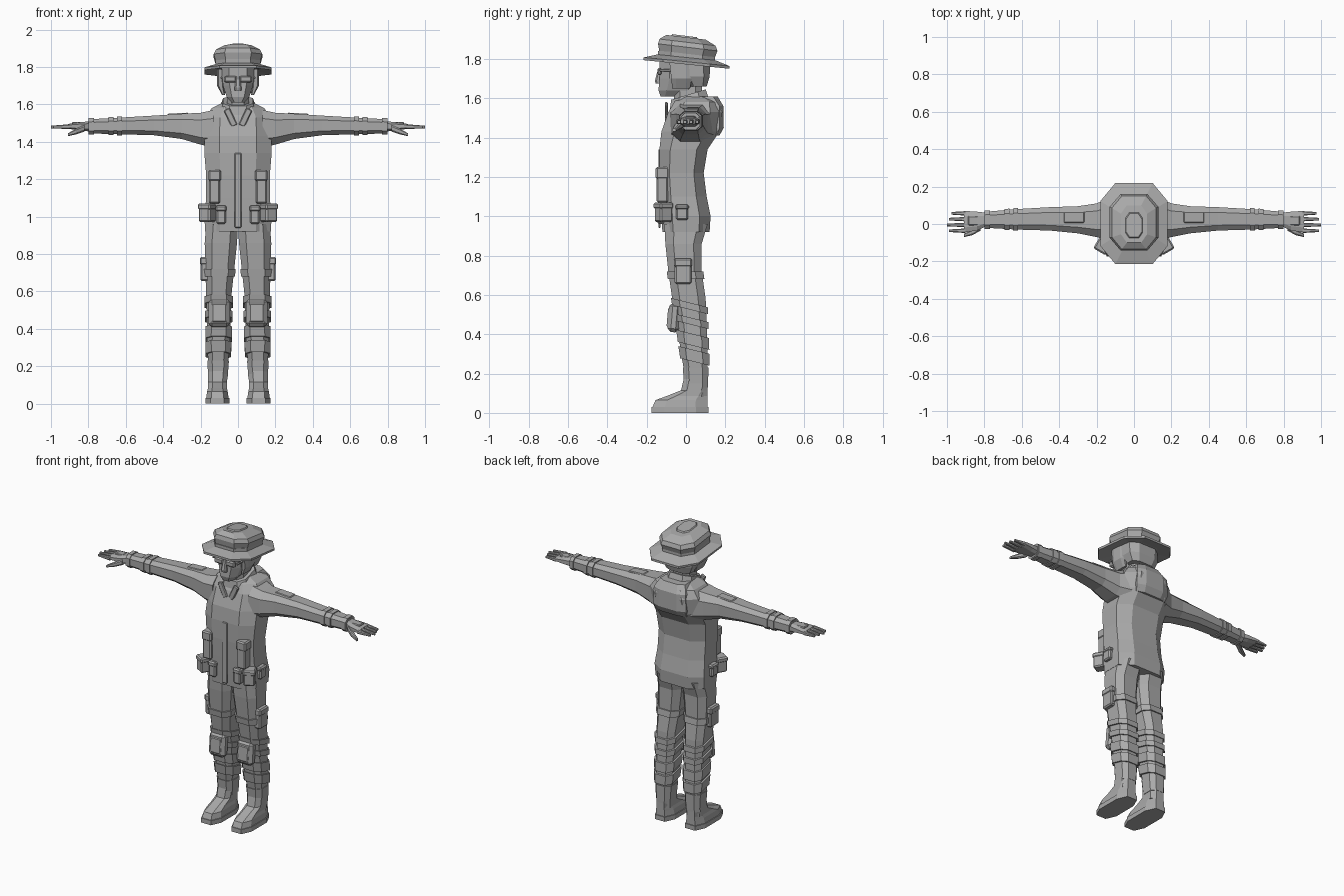
import bpy, bmesh, math
from mathutils import Vector, Matrix

default = bpy.data.objects.get("Cube")
if default:
    bpy.data.objects.remove(default, do_unlink=True)

GREY = (.4, .4, .4, 1)
grey = bpy.data.materials.new("plain_grey")
grey.use_nodes = True
grey.diffuse_color = GREY
grey.node_tree.nodes["Principled BSDF"].inputs["Base Color"].default_value = GREY


def finish(name, bm, mirror):
    """Turn a bmesh into a flat shaded object, optionally mirrored left to right."""
    bmesh.ops.recalc_face_normals(bm, faces=bm.faces)
    mesh = bpy.data.meshes.new(name)
    bm.to_mesh(mesh)
    bm.free()
    mesh.materials.append(grey)
    obj = bpy.data.objects.new(name, mesh)
    bpy.context.collection.objects.link(obj)
    if mirror:
        modifier = obj.modifiers.new("left_and_right", "MIRROR")
        modifier.use_mirror_merge = False
    return obj


def loft(name, rings, axis="z", tilt=0, mirror=True):
    """Skin chamfered rectangles; a ring is (position, u_min, u_max, v_min, v_max)."""
    k = .55
    outline = [(1, -k), (1, k), (k, 1), (-k, 1), (-1, k), (-1, -k), (-k, -1), (k, -1)]
    bm = bmesh.new()
    loops = []
    for along, u_min, u_max, v_min, v_max in rings:
        loop = []
        for a, b in outline:
            u = (u_min + u_max + a * (u_max - u_min)) / 2
            v = (v_min + v_max + b * (v_max - v_min)) / 2
            co = (u, v, along + tilt * v) if axis == "z" else (along, u, v)
            loop.append(bm.verts.new(co))
        loops.append(loop)
    for low, high in zip(loops, loops[1:]):
        for i in range(len(low)):
            j = (i + 1) % len(low)
            bm.faces.new((low[i], low[j], high[j], high[i]))
    bm.faces.new(loops[0])
    bm.faces.new(loops[-1])
    return finish(name, bm, mirror)


def central(name, rings, tilt=0):
    """Loft upwards with rings (z, half_width, y_min, y_max) around the middle plane."""
    full = [(z, -half, half, front, back) for z, half, front, back in rings]
    return loft(name, full, tilt=tilt, mirror=False)


def section(rings, along, grow):
    """Cross-section of a limb at any position, grown outwards."""
    for low, high in zip(rings, rings[1:]):
        if low[0] <= along <= high[0]:
            t = (along - low[0]) / (high[0] - low[0])
            _, u_min, u_max, v_min, v_max = [a + (b - a) * t for a, b in zip(low, high)]
            return along, u_min - grow, u_max + grow, v_min - grow, v_max + grow


def band(name, rings, start, length, grow=.008, axis="z", tilt=0):
    """Strap that follows the cross-section of the limb it wraps."""
    ends = [section(rings, along, grow) for along in (start, start + length)]
    return loft(name, ends, axis=axis, tilt=tilt)


def box(name, centre, size, turn=0, axis="Z", bevel=.008, mirror=True):
    """Bevelled box, rotated by some degrees about its own centre."""
    bm = bmesh.new()
    bmesh.ops.create_cube(bm, size=1, matrix=Matrix.Diagonal((*size, 1)))
    bmesh.ops.bevel(bm, geom=bm.edges[:], offset=min(bevel, min(size) / 3),
                    segments=1, affect="EDGES")
    spin = Matrix.Rotation(math.radians(turn), 4, axis)
    bm.transform(Matrix.Translation(Vector(centre)) @ spin)
    return finish(name, bm, mirror)


def pouch(name, centre, size, turn=0):
    """Box with a slightly larger flap over its upper third."""
    x, y, z = centre
    width, depth, height = size
    box(name, centre, size, turn=turn)
    box(name + "_flap", (x, y, z + height / 3),
        (width + .008, depth + .008, height / 3), turn=turn)


# Jacket, collar and lapels
central("jacket", [
    (.92, .175, -.12, .12), (1, .18, -.125, .125), (1.1, .17, -.13, .105),
    (1.22, .17, -.135, .09), (1.34, .18, -.135, .11), (1.43, .18, -.125, .17),
    (1.53, .175, -.09, .185), (1.58, .14, -.06, .17), (1.61, .08, -.03, .12)])
central("shoulder_yoke", [(1.41, .11, .1, .17), (1.45, .12, .1, .192),
                          (1.56, .115, .1, .19), (1.61, .09, .06, .16)])
central("neck", [(1.5, .06, -.05, .09), (1.68, .06, -.07, .08)])
central("collar", [(1.55, .1, -.085, .12), (1.615, .08, -.075, .1)], tilt=.3)
box("lapel", (.04, -.1, 1.53), (.035, .015, .1), turn=25, axis="Y")
box("front_placket", (0, -.135, 1.14), (.035, .012, .4), mirror=False)

# Pouches on the jacket and waist
pouch("chest_pouch", (.125, -.12, 1.16), (.06, .06, .18))
pouch("waist_pouch", (.165, -.115, 1.02), (.07, .07, .1), turn=30)
pouch("front_pouch", (.09, -.125, 1.01), (.05, .04, .1))
pouch("hip_pouch", (.18, -.02, 1.02), (.04, .06, .08))

# Trousers
leg = [(.08, .06, .155, -.01, .105), (.16, .06, .155, 0, .11), (.3, .045, .165, -.025, .11),
       (.45, .04, .165, -.045, .105), (.58, .035, .17, -.07, .1), (.72, .02, .175, -.09, .08),
       (.86, .005, .178, -.105, .08), (.96, 0, .17, -.11, .11)]
loft("trouser_leg", leg)
band("thigh_strap", leg, .68, .04)
pouch("thigh_pocket", (.178, -.015, .72), (.045, .085, .13))

# Sloping wraps around the shin, and knee protection
for name, z, height in (("knee_strap_upper", .53, .035), ("knee_strap_lower", .455, .035),
                        ("shin_wrap_upper", .35, .06), ("shin_wrap_lower", .27, .06)):
    band(name, leg, z, height, grow=.01, tilt=-.25)
band("ankle_wrap", leg, .13, .1, grow=.004)
box("knee_pad", (.1, -.06, .485), (.115, .06, .15), turn=-5, axis="X", bevel=.018)
box("knee_pad_cap", (.1, -.085, .485), (.08, .02, .1), turn=-5, axis="X")

# Boots
loft("boot_sole", [(z, .045, .175, -.175, .115) for z in (0, .03)])
loft("boot", [(.03, .05, .17, -.17, .11), (.065, .055, .165, -.155, .11),
              (.085, .06, .16, -.1, .11), (.115, .06, .16, -.025, .11),
              (.18, .056, .16, -.01, .112)])

# Sleeves, cuffs and arm pads
arm = [(.13, -.08, .14, 1.37, 1.57), (.2, -.07, .11, 1.385, 1.555),
       (.3, -.05, .095, 1.415, 1.55), (.45, -.035, .09, 1.435, 1.54),
       (.62, -.03, .08, 1.44, 1.53), (.8, -.02, .065, 1.445, 1.52)]
loft("sleeve", arm, axis="x")
for name, x in (("forearm_band_inner", .62), ("forearm_band_outer", .665),
                ("wrist_cuff", .77)):
    band(name, arm, x, .028, grow=.006, axis="x")
box("upper_arm_patch", (.32, .035, 1.546), (.11, .06, .014), turn=3, axis="Y")

# Gloved hands
loft("palm", [(.79, -.012, .06, 1.455, 1.51), (.84, -.035, .066, 1.46, 1.505),
              (.91, -.045, .07, 1.47, 1.495)], axis="x")
box("glove_plate", (.86, .018, 1.5), (.055, .05, .014))
for i, name in enumerate(("index", "middle", "ring", "little")):
    y = -.036 + i * .031
    tip = 1 - .012 * abs(i - 1)
    loft(name + "_finger", [(.9, y - .012, y + .012, 1.468, 1.494),
                            (tip, y - .007, y + .007, 1.472, 1.486)], axis="x")
loft("thumb", [(.82, -.035, 0, 1.455, 1.49), (.865, -.06, -.03, 1.44, 1.47),
               (.91, -.07, -.052, 1.43, 1.445)], axis="x")

# Head and face
central("face", [(1.61, .035, -.13, -.03), (1.64, .06, -.14, .05),
                 (1.7, .08, -.135, .09), (1.8, .09, -.135, .11)])
central("hair", [(1.66, .085, .02, .105), (1.71, .108, -.01, .12), (1.8, .11, -.04, .125)])
loft("sideburn", [(1.65, .07, .085, -.07, .02), (1.7, .075, .112, -.075, .03),
                  (1.79, .08, .112, -.085, .03)])
central("nose", [(1.675, .018, -.155, -.12), (1.69, .018, -.158, -.12),
                 (1.75, .01, -.142, -.12)])
box("eyewear_lens", (.042, -.135, 1.735), (.066, .022, .036))
box("eyewear_arm", (.088, -.08, 1.742), (.012, .11, .014))

# Brimmed hat, lower at the back
central("hat_brim", [(1.785, .11, -.14, .14), (1.772, .178, -.215, .22),
                     (1.786, .18, -.215, .22), (1.808, .118, -.145, .15)], tilt=-.1)
central("hat_band", [(z, .12, -.142, .148) for z in (1.795, 1.83)], tilt=-.08)
central("hat_crown", [(1.8, .112, -.132, .138), (1.86, .13, -.142, .16),
                      (1.885, .118, -.135, .15), (1.91, .07, -.1, .1)], tilt=-.12)
central("hat_top_panel", [(1.905, .05, -.08, .065), (1.917, .042, -.07, .055)], tilt=-.12)
